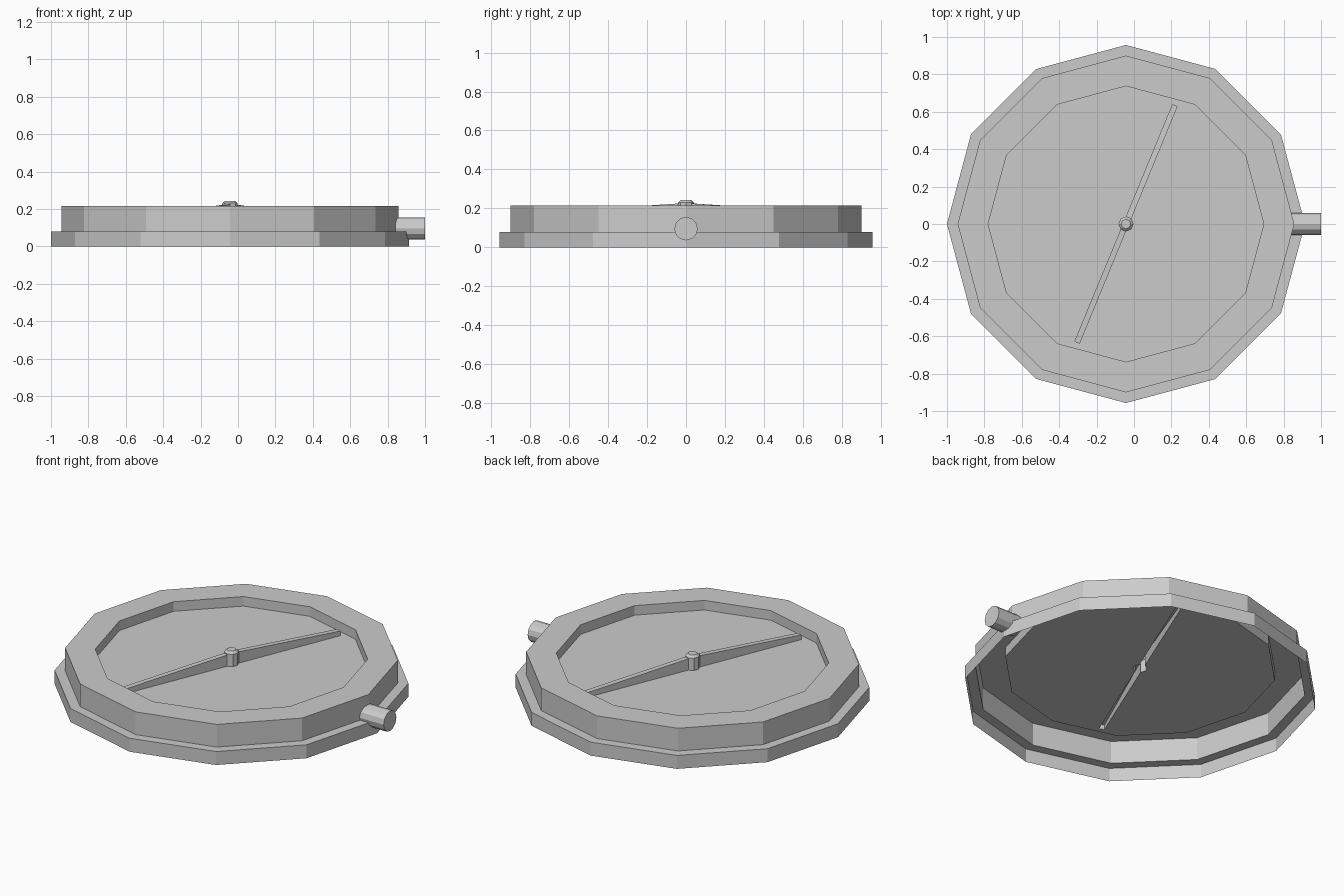
import bpy, bmesh, math
from mathutils import Matrix, Vector

if "Cube" in bpy.data.objects:
    bpy.data.objects.remove(bpy.data.objects["Cube"])

CX = -0.043          # axis of the round case
FLOOR = 0.158        # height of the recessed dial
SIDES = 12


def finish(bm, name):
    mesh = bpy.data.meshes.new(name)
    bm.normal_update()
    bm.to_mesh(mesh)
    bm.free()
    ob = bpy.data.objects.new(name, mesh)
    bpy.context.collection.objects.link(ob)
    return ob


def circle(r, n, offset=0.0):
    return [(r * math.cos(offset + math.tau * k / n),
             r * math.sin(offset + math.tau * k / n)) for k in range(n)]


def ring(bm, pts, z):
    return [bm.verts.new((x, y, z)) for x, y in pts]


def bridge(bm, low, high):
    n = len(low)
    for j in range(n):
        k = (j + 1) % n
        bm.faces.new((low[j], low[k], high[k], high[j]))


# Case: stepped, open-bottomed shell
bm = bmesh.new()
profile = [(0.957, 0), (0.957, 0.08), (0.90, 0.08), (0.90, 0.215),
           (0.737, 0.215), (0.737, FLOOR)]
rings = [ring(bm, circle(r, SIDES), z) for r, z in profile]
for a, b in zip(rings, rings[1:]):
    bridge(bm, a, b)
finish(bm, "case").location.x = CX

# Outline of the needle and its octagonal hub
L, R = 0.686, 0.04
angle = math.atan2(0.635, 0.262)
octo = circle(R, 8, math.pi / 8)
w = octo[0][1]
outline = [(L, -w), (L, w), *octo[:4], (-L, w), (-L, -w), *octo[4:]]
ca, sa = math.cos(angle), math.sin(angle)


def turn(pts):
    return [(x * ca - y * sa, x * sa + y * ca) for x, y in pts]


# Dial: floor with an opening under the hollow needle
bm = bmesh.new()
edges = []
for pts in (circle(0.737, SIDES), turn(outline)):
    vs = ring(bm, pts, FLOOR)
    edges += [bm.edges.new((vs[i - 1], vs[i])) for i in range(len(vs))]
bmesh.ops.triangle_fill(bm, edges=edges, use_beauty=True, normal=(0, 0, 1))
bm.normal_update()
for f in bm.faces:
    if f.normal.z < 0:
        f.normal_flip()
finish(bm, "dial").location.x = CX

# Needle: two tapering arms growing out of the bevelled hub
bm = bmesh.new()
low = ring(bm, turn(outline), FLOOR)
high = [bm.verts.new((x, y, 0.186 if abs(ox) > 0.5 else 0.225))
        for (x, y), (ox, oy) in zip(turn(outline), outline)]
bridge(bm, low, high)
for arm in ((0, 1, 2, 11), (5, 6, 7, 8)):
    bm.faces.new([high[i] for i in arm])
hub = high[2:6] + high[8:12]
shoulder = ring(bm, turn(octo), 0.231)
cap = ring(bm, turn(circle(0.026, 8, math.pi / 8)), 0.244)
bridge(bm, hub, shoulder)
bridge(bm, shoulder, cap)
bm.faces.new(cap)
finish(bm, "needle").location.x = CX

# Side knob
bm = bmesh.new()
bmesh.ops.create_cone(bm, cap_ends=True, segments=12, radius1=0.06,
                      radius2=0.06, depth=0.16)
bm.transform(Matrix.Translation(Vector((0.92, 0, 0.096)))
             @ Matrix.Rotation(math.pi / 2, 4, 'Y'))
finish(bm, "side_knob")
